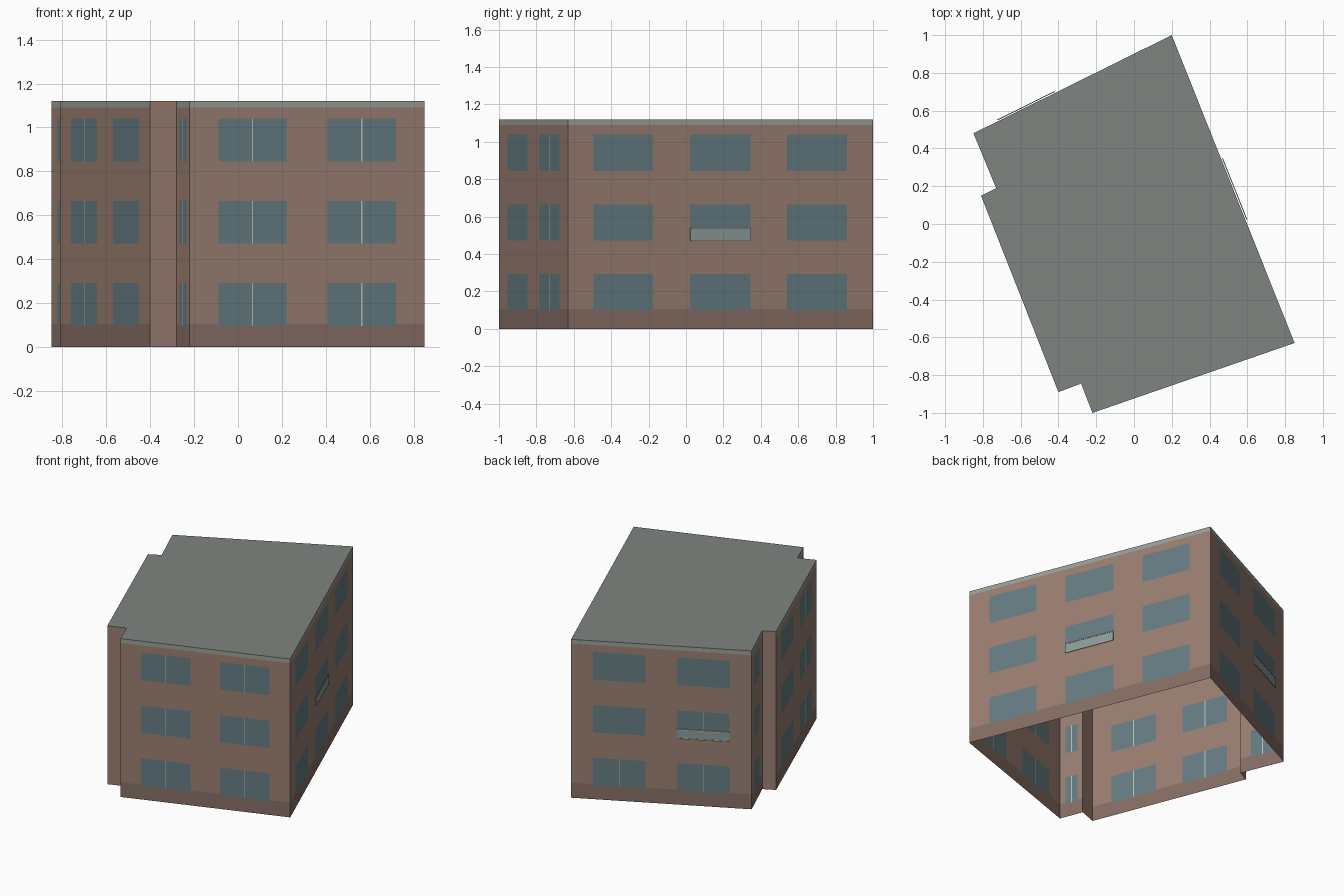
import bpy, bmesh
from mathutils import Vector

if "Cube" in bpy.data.objects:
    bpy.data.objects.remove(bpy.data.objects["Cube"])

TOP, BAND, PLINTH = 1.12, 1.09, 0.105
FLOORS = [(0.097, 0.293), (0.472, 0.665), (0.845, 1.04)]
COLOURS = {
    "walls": (0.32, 0.21, 0.165, 1), "plinth": (0.24, 0.155, 0.13, 1),
    "roof_band": (0.32, 0.34, 0.31, 1), "windows": (0.13, 0.20, 0.22, 1),
    "mullions": (0.50, 0.53, 0.50, 1), "roof": (0.21, 0.235, 0.22, 1),
    "balcony_panels": (0.26, 0.33, 0.32, 1), "balcony_rails": (0.48, 0.51, 0.48, 1),
}
parts = {name: bmesh.new() for name in COLOURS}

# footprint corners, counter-clockwise
A, B, C, D = (-0.22, -1.0), (0.85, -0.63), (0.20, 1.0), (-0.85, 0.48)
E, F, G, H = (-0.73, 0.19), (-0.81, 0.15), (-0.40, -0.89), (-0.28, -0.845)


def quad(part, pts):
    bm = parts[part]
    bm.faces.new([bm.verts.new(p) for p in pts])


def point(p, q, t, z, out=0.0):
    p, q = Vector(p), Vector(q)
    d = q - p
    n = Vector((d.y, -d.x)).normalized()
    v = p + d * t + n * out
    return (v.x, v.y, z)


def panel(part, p, q, t0, t1, z0, z1, out=0.0):
    quad(part, [point(p, q, t, z, out) for t, z in
                ((t0, z0), (t1, z0), (t1, z1), (t0, z1))])


def wall(p, q, cols, bars=()):
    """Facade cut into flush cells; bars holds (column, floor) with a mullion."""
    half = 0.003 / (Vector(q) - Vector(p)).length
    ts, zs = {0, 1}, {0, PLINTH, BAND, TOP}
    for a, b in cols:
        m = (a + b) / 2
        ts |= {a, b}
        if bars:
            ts |= {m - half, m + half}
    for a, b in FLOORS:
        zs |= {a, b}
    ts, zs = sorted(ts), sorted(zs)
    for t0, t1 in zip(ts, ts[1:]):
        for z0, z1 in zip(zs, zs[1:]):
            t, z = (t0 + t1) / 2, (z0 + z1) / 2
            part = "plinth" if z < PLINTH else "roof_band" if z > BAND else "walls"
            for c, (a, b) in enumerate(cols):
                for f, (lo, hi) in enumerate(FLOORS):
                    if a < t < b and lo < z < hi:
                        centre = abs(t - (a + b) / 2) < half
                        part = "mullions" if centre and (c, f) in bars else "windows"
            panel(part, p, q, t0, t1, z0, z1)


def balcony(p, q, t0, t1, z0=0.472, z1=0.536, out=0.008):
    """Shallow balustrade: front, two ends, and a light rail above and below."""
    panel("balcony_panels", p, q, t0, t1, z0, z1, out)
    for t in (t0, t1):
        quad("balcony_panels", [point(p, q, t, z0), point(p, q, t, z0, out),
                                point(p, q, t, z1, out), point(p, q, t, z1)])
    for z in (z0, z1):
        lo = [point(p, q, t, z - 0.003, o) for t, o in
              ((t0, 0.005), (t1, 0.005), (t1, 0.010), (t0, 0.010))]
        hi = [(x, y, z + 0.003) for x, y, _ in lo]
        quad("balcony_rails", lo)
        quad("balcony_rails", hi)
        for i in range(4):
            j = (i + 1) % 4
            quad("balcony_rails", [lo[i], lo[j], hi[j], hi[i]])


# facades
two = [(0.122, 0.412), (0.587, 0.877)]
every = {(c, f) for c in range(2) for f in range(3)}
wide = [(0.083, 0.279), (0.400, 0.598), (0.718, 0.914)]
wall(A, B, two, every)
wall(B, C, wide)
wall(C, D, two, {(0, 0), (1, 0), (1, 1)})
wall(D, E, [(0.23, 0.75)], every)
wall(F, G, two, every)
wall(H, A, [(0.23, 0.75)], every)

# plain return walls
panel("walls", E, F, 0, 1, 0, TOP)
panel("walls", G, H, 0, 1, 0, TOP)

# balconies
balcony(B, C, *wide[1])
balcony(C, D, *two[1])

# flat roof
quad("roof", [(x, y, TOP) for x, y in (A, B, C, D, E, F, G, H)])

for name, bm in parts.items():
    bmesh.ops.remove_doubles(bm, verts=bm.verts, dist=0.0001)
    if name.startswith("balcony"):
        bmesh.ops.recalc_face_normals(bm, faces=bm.faces)
    mesh = bpy.data.meshes.new(name)
    bm.to_mesh(mesh)
    bm.free()
    mat = bpy.data.materials.new(name)
    mat.diffuse_color = COLOURS[name]
    mat.use_nodes = True
    mat.node_tree.nodes["Principled BSDF"].inputs["Base Color"].default_value = mat.diffuse_color
    mesh.materials.append(mat)
    bpy.context.collection.objects.link(bpy.data.objects.new(name, mesh))
